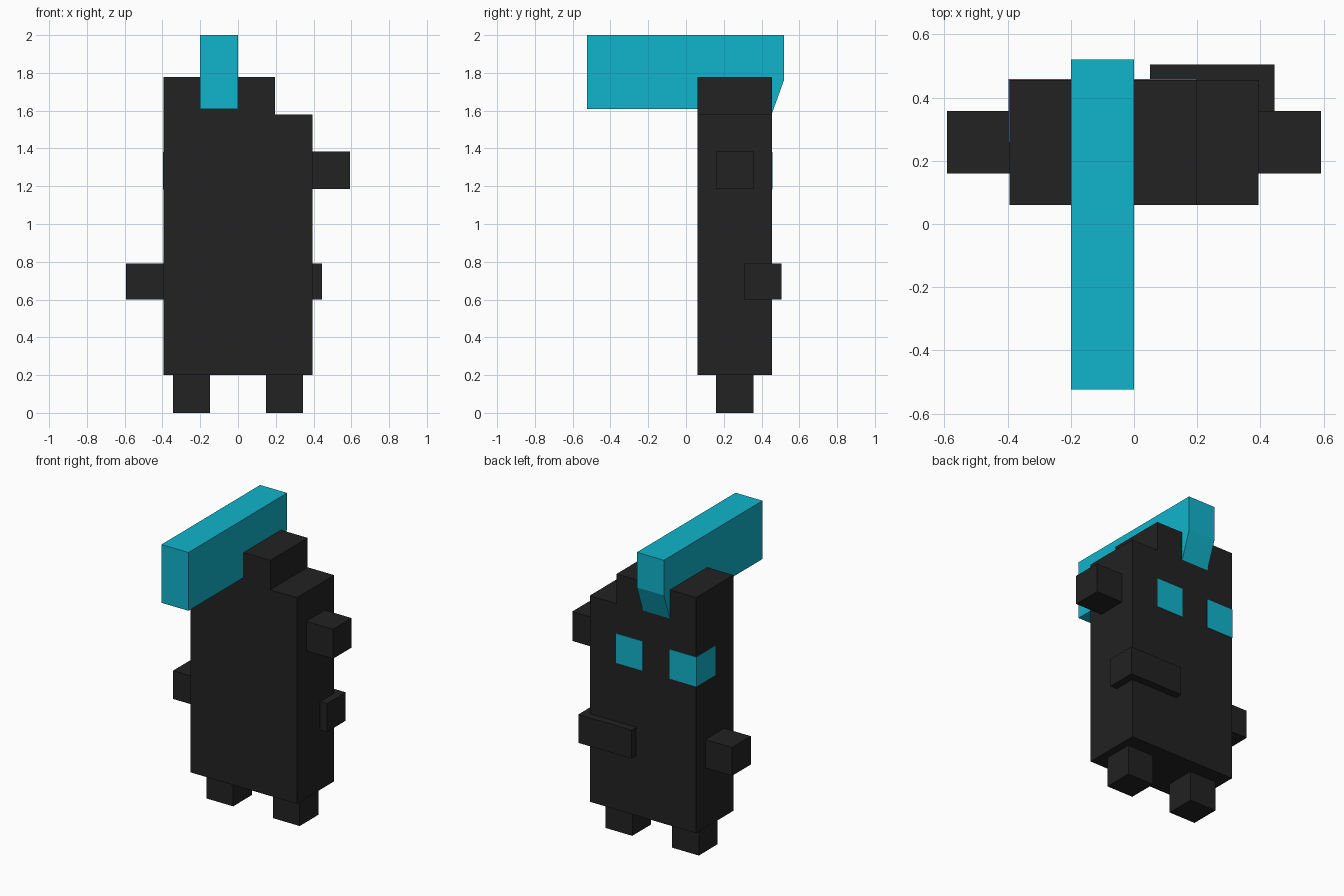
import bpy
import bmesh

if "Cube" in bpy.data.objects:
    bpy.data.objects.remove(bpy.data.objects["Cube"])


def material(name, rgb):
    m = bpy.data.materials.new(name)
    m.diffuse_color = (*rgb, 1)
    m.use_nodes = True
    m.node_tree.nodes["Principled BSDF"].inputs["Base Color"].default_value = m.diffuse_color
    return m


BLACK = material("charcoal black", (0.016, 0.016, 0.016))
TEAL = material("bright teal", (0.005, 0.456, 0.604))


def prism(name, profile, axis, lo, hi, mat):
    """Extrude a 2D profile along x (profile is y,z) or y (profile is x,z)."""
    bm = bmesh.new()

    def place(p, t):
        return (t, p[0], p[1]) if axis == "x" else (p[0], t, p[1])

    face = bm.faces.new([bm.verts.new(place(p, lo)) for p in profile])
    ext = bmesh.ops.extrude_face_region(bm, geom=[face])
    verts = [g for g in ext["geom"] if isinstance(g, bmesh.types.BMVert)]
    bmesh.ops.translate(bm, verts=verts, vec=place((0, 0), hi - lo))
    bmesh.ops.recalc_face_normals(bm, faces=bm.faces)
    mesh = bpy.data.meshes.new(name)
    bm.to_mesh(mesh)
    bm.free()
    mesh.materials.append(mat)
    obj = bpy.data.objects.new(name, mesh)
    bpy.context.collection.objects.link(obj)
    return obj


def box(name, x, y, z, mat):
    profile = [(x[0], z[0]), (x[1], z[0]), (x[1], z[1]), (x[0], z[1])]
    return prism(name, profile, "y", y[0], y[1], mat)


# Body with a stepped top on one side
prism("body", [(-0.394, 0.2), (0.394, 0.2), (0.394, 1.58), (0.197, 1.58),
               (0.197, 1.777), (-0.394, 1.777)], "y", 0.06, 0.455, BLACK)

# Short legs
for side, x in (("left", -0.345), ("right", 0.148)):
    box(side + "_leg", (x, x + 0.197), (0.16, 0.357), (0, 0.2), BLACK)

# Stubby arms at different heights
box("low_arm", (-0.592, -0.394), (0.16, 0.357), (0.6, 0.79), BLACK)
box("high_arm", (0.394, 0.592), (0.16, 0.357), (1.186, 1.383), BLACK)

# Snout block wrapped around one corner
box("snout", (0.05, 0.444), (0.307, 0.505), (0.6, 0.79), BLACK)

# Long crest with a slanted end against the body
prism("crest", [(-0.524, 1.61), (0.08, 1.61), (0.44, 1.585), (0.455, 1.585),
                (0.52, 1.765), (0.52, 2.0), (-0.524, 2.0)],
      "x", -0.2, 0.0, TEAL)

# Eyes: one flat, one wrapping around the corner
T = 0.003
box("inner_eye", (0.0, 0.197), (0.45, 0.455 + T), (1.183, 1.38), TEAL)
box("corner_eye", (-0.394 - T, -0.197), (0.257, 0.455 + T), (1.183, 1.38), TEAL)
